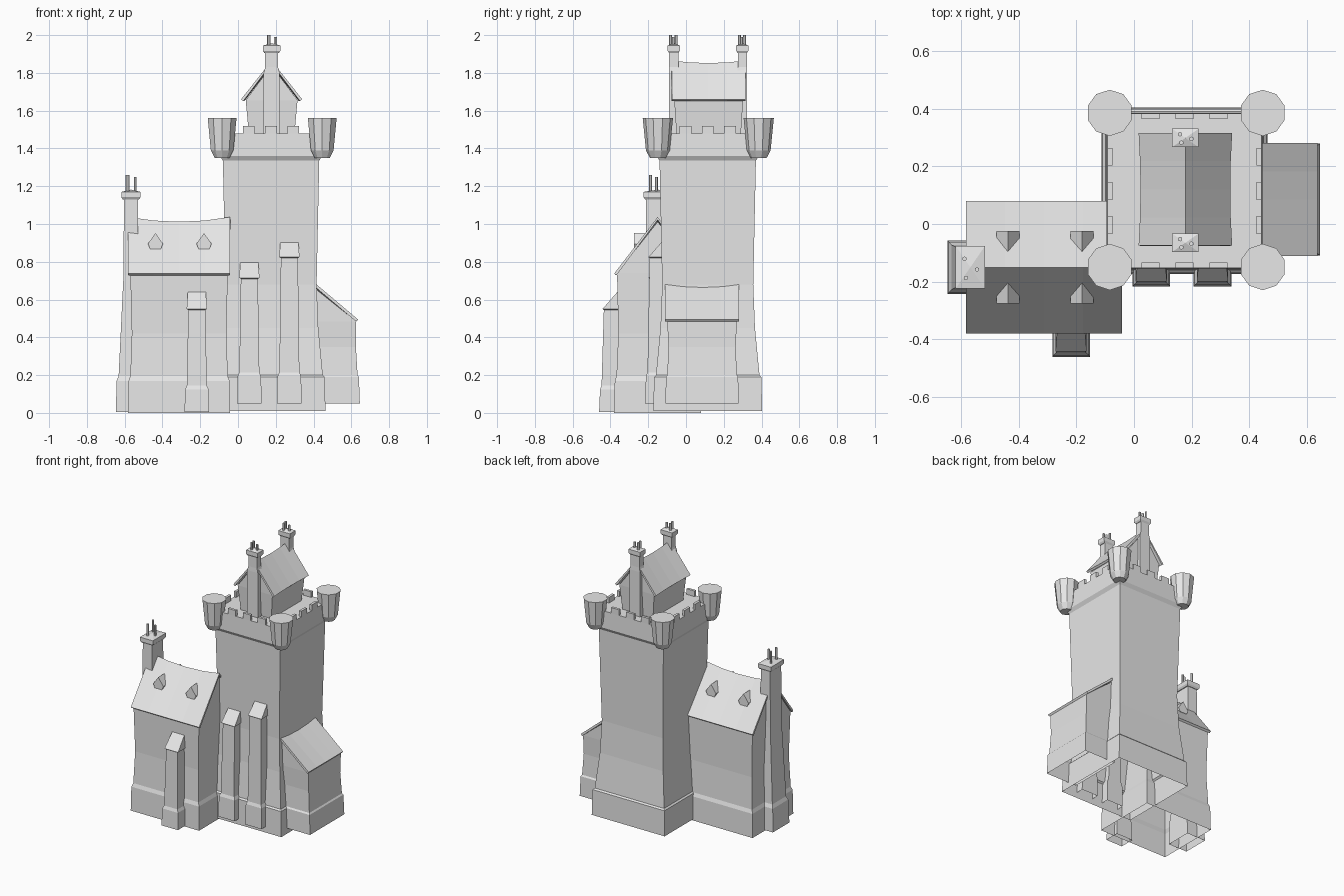
import bpy, bmesh, math
from mathutils import Matrix

if "Cube" in bpy.data.objects:
    bpy.data.objects.remove(bpy.data.objects["Cube"])

GREY = (0.8, 0.8, 0.8, 1)
stone = bpy.data.materials.new("grey_stone")
stone.use_nodes = True
stone.diffuse_color = GREY
stone.node_tree.nodes["Principled BSDF"].inputs["Base Color"].default_value = GREY


def finish(name, bm):
    bmesh.ops.remove_doubles(bm, verts=bm.verts, dist=0.0005)
    bmesh.ops.recalc_face_normals(bm, faces=bm.faces)
    mesh = bpy.data.meshes.new(name)
    bm.to_mesh(mesh)
    bm.free()
    mesh.materials.append(stone)
    ob = bpy.data.objects.new(name, mesh)
    bpy.context.collection.objects.link(ob)
    return ob


def loft(name, rings, floor=False):
    """Stack of rectangles (z, x0, x1, y0, y1); a flattened last one makes a ridge."""
    bm = bmesh.new()
    loops = [[bm.verts.new(p) for p in ((a, c, z), (b, c, z), (b, d, z), (a, d, z))]
             for z, a, b, c, d in rings]
    for low, high in zip(loops, loops[1:]):
        for i in range(4):
            j = (i + 1) % 4
            bm.faces.new((low[i], low[j], high[j], high[i]))
    z, a, b, c, d = rings[-1]
    if b - a > 0.001 and d - c > 0.001:
        bm.faces.new(loops[-1])
    if floor:
        bm.faces.new(loops[0][::-1])
    return finish(name, bm)


def centred(cx, cy, rows):
    return [(z, cx - hx, cx + hx, cy - hy, cy + hy) for z, hx, hy in rows]


def roof(name, axis, centre, profile, mid, half, sag, pinch=0.0, steps=4):
    """Sagging roof sheet: profile of (offset, z, sag weight) swept along an axis."""
    bm = bmesh.new()
    rows = []
    for k in range(steps + 1):
        t = 2 * k / steps - 1
        dip = 1 - t * t
        row = []
        for u, z, w in profile:
            across = centre + u * (1 - pinch * dip)
            along = mid + t * half
            z -= sag * w * dip
            row.append(bm.verts.new((along, across, z) if axis == "x" else (across, along, z)))
        rows.append(row)
    for r, s in zip(rows, rows[1:]):
        for i in range(len(profile) - 1):
            bm.faces.new((r[i], r[i + 1], s[i + 1], s[i]))
    ob = finish(name, bm)
    if ob.data.polygons[0].normal.z < 0:
        ob.data.flip_normals()
    solid = ob.modifiers.new("thickness", "SOLIDIFY")
    solid.thickness = 0.015
    solid.offset = -1
    return ob


def lathe(name, x, y, rows, sides):
    """Faceted round part from (z, radius) rows."""
    bm = bmesh.new()
    for (z0, r0), (z1, r1) in zip(rows, rows[1:]):
        bmesh.ops.create_cone(bm, cap_ends=True, segments=sides, radius1=r0, radius2=r1,
                              depth=z1 - z0, matrix=Matrix.Translation((x, y, (z0 + z1) / 2)))
    return finish(name, bm)


def chimney_top(name, x, y, hx, hy, z, pot_height):
    """Flared cap with a shallow pyramid and thin pots."""
    loft(name + "_cap", centred(x, y, [(z, hx - 0.008, hy - 0.008), (z + 0.012, hx, hy),
                                       (z + 0.04, hx, hy), (z + 0.052, 0, 0)]), True)
    for k, (u, v) in enumerate(((-0.4, 0.4), (0.45, -0.1), (-0.3, -0.5))):
        lathe(f"{name}_pot_{k}", x + u * hx, y + v * hy,
              [(z + 0.03, 0.008), (z + pot_height - 0.01 * (k == 1), 0.008)], 6)


# Main tower with plinth, waist and flared parapet
TX, TY = 0.175, 0.115
loft("tower", centred(TX, TY, [(z, h, h) for z, h in (
    (0.01, 0.288), (0.19, 0.284), (0.2, 0.274), (0.45, 0.25), (0.68, 0.241),
    (1.335, 0.255), (1.36, 0.27), (1.48, 0.267))]))

# Merlons, three on each side
for k in range(3):
    s = (k - 1) * 0.118
    for sign in (-1, 1):
        e = sign * 0.258
        loft(f"merlon_x_{k}_{sign}", centred(TX + s, TY + e, [(1.47, 0.031, 0.009), (1.52, 0.031, 0.009)]))
        loft(f"merlon_y_{k}_{sign}", centred(TX + e, TY + s, [(1.47, 0.009, 0.031), (1.52, 0.009, 0.031)]))

# Corner turrets
for sx in (-1, 1):
    for sy in (-1, 1):
        lathe(f"turret_{sx}_{sy}", TX + 0.006 + sx * 0.265, TY + 0.003 + sy * 0.267,
              [(1.35, 0.042), (1.39, 0.063), (1.56, 0.08)], 10)

# Gabled cap house on the tower
loft("cap_house", centred(0.178, 0.12, [(1.47, 0.12, 0.17), (1.655, 0.137, 0.182), (1.84, 0, 0.182)]))
roof("cap_house_roof", "y", 0.178, [(-0.162, 1.66, 0), (0, 1.865, 1), (0.162, 1.66, 0)],
     0.12, 0.195, 0.013, 0.04)
for end, y in (("front", -0.065), ("back", 0.298)):
    loft(f"{end}_chimney", centred(0.178, y, [(1.47, 0.042, 0.026), (1.8, 0.042, 0.026),
                                              (1.83, 0.034, 0.024), (1.91, 0.034, 0.024)]))
    chimney_top(f"{end}_chimney", 0.178, y, 0.046, 0.032, 1.905, 0.095)

# Side house with gables
HX, HY = -0.312, -0.15
loft("house", centred(HX, HY, [(0, 0.27, 0.23), (0.17, 0.267, 0.227), (0.195, 0.258, 0.218),
                               (0.42, 0.25, 0.208), (0.74, 0.258, 0.215), (1.012, 0.258, 0)]))
roof("house_roof", "x", HY, [(-0.23, 0.738, 0), (0, 1.037, 1), (0.23, 0.738, 0)],
     HX, 0.27, 0.025)

# Dormers: five-sided prisms set into both slopes
for k, x in enumerate((-0.437, -0.18)):
    for sy in (-1, 1):
        bm = bmesh.new()
        outline = ((-0.028, 0.868), (0.028, 0.868), (0.04, 0.895), (0, 0.952), (-0.04, 0.895))
        face = bm.faces.new([bm.verts.new((x + u, HY + sy * 0.126, z)) for u, z in outline])
        new = bmesh.ops.extrude_face_region(bm, geom=[face])["geom"]
        bmesh.ops.translate(bm, vec=(0, -sy * 0.085, 0),
                            verts=[v for v in new if isinstance(v, bmesh.types.BMVert)])
        finish(f"dormer_{k}_{sy}", bm)

# House chimney running up the gable end
loft("house_chimney", [(0.005, -0.647, -0.5, -0.243, -0.057), (0.17, -0.642, -0.5, -0.238, -0.062),
                       (0.195, -0.632, -0.5, -0.228, -0.072), (0.73, -0.606, -0.528, -0.214, -0.086),
                       (1.135, -0.604, -0.53, -0.212, -0.088)])
chimney_top("house_chimney", -0.567, HY, 0.051, 0.074, 1.13, 0.13)


def buttress(name, x, wall, out, z0, plinth, eave, top):
    """Stepped pier against a front wall with a sloping cap."""
    rows = [(z0, 0.065, out), (plinth, 0.062, out + 0.005), (plinth + 0.02, 0.053, out + 0.013),
            (eave - 0.005, 0.045, out + 0.025), (eave, 0.054, out + 0.018), (top, 0.047, wall)]
    loft(name, [(z, x - h, x + h, y, wall) for z, h, y in rows])


buttress("house_buttress", -0.218, -0.355, -0.46, 0.005, 0.125, 0.55, 0.65)
buttress("tower_buttress_low", 0.06, -0.12, -0.217, 0.05, 0.195, 0.715, 0.805)
buttress("tower_buttress_high", 0.272, -0.12, -0.217, 0.05, 0.195, 0.825, 0.915)

# Lean-to annex
AY = 0.085
loft("annex", [(z, 0.4, x, AY - h, AY + h) for z, x, h in (
    (0.05, 0.645, 0.194), (0.19, 0.64, 0.191), (0.2, 0.633, 0.184), (0.35, 0.624, 0.178),
    (0.485, 0.625, 0.184), (0.665, 0.4, 0.184))])
roof("annex_roof", "y", 0.4, [(0, 0.693, 1), (0.235, 0.495, 0)], AY, 0.195, 0.016)
